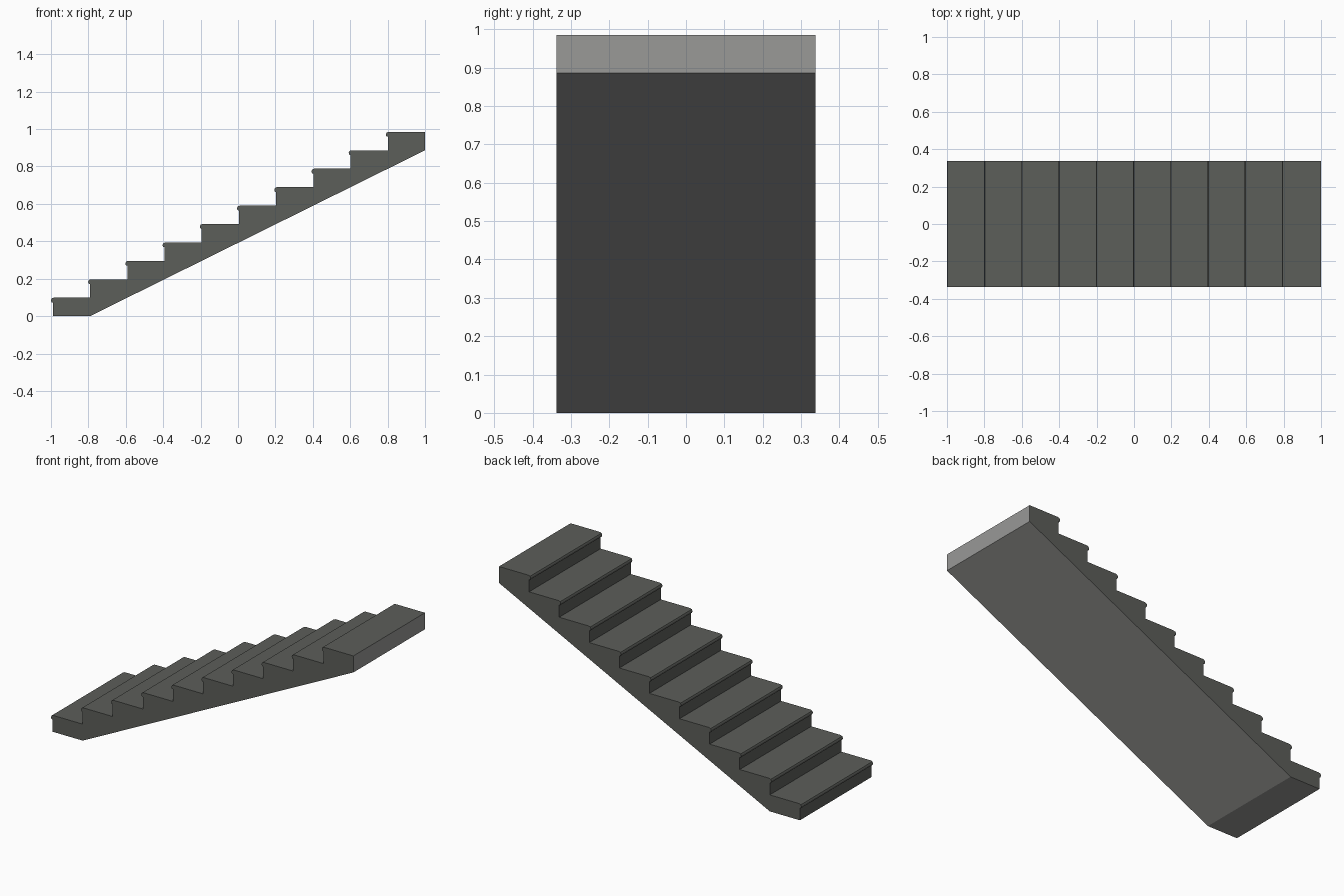
import bpy
import bmesh

if "Cube" in bpy.data.objects:
    bpy.data.objects.remove(bpy.data.objects["Cube"])

STEPS, RUN, RISE = 10, 0.199, 0.0985
X0, HALF_WIDTH = -0.99, 0.338


def material(name, rgb):
    m = bpy.data.materials.new(name)
    m.diffuse_color = (*rgb, 1)
    m.use_nodes = True
    m.node_tree.nodes["Principled BSDF"].inputs["Base Color"].default_value = m.diffuse_color
    return m


# Rounded nosing, relative to the top corner of each riser
nosing = [(0, -0.026), (-0.006, -0.025), (-0.0095, -0.019),
          (-0.010, -0.012), (-0.006, -0.004), (0.004, 0)]

# Side profile: foot, repeated steps, then top end and sloping underside
profile = [(X0, 0)]
for i in range(STEPS):
    x, z = X0 + i * RUN, (i + 1) * RISE
    profile += [(x + dx, z + dz) for dx, dz in nosing]
    profile.append((x + RUN, z))
profile += [(X0 + STEPS * RUN, (STEPS - 1) * RISE), (X0 + RUN, 0)]

# Extrude the profile across the stair width
bm = bmesh.new()
near = [bm.verts.new((x, -HALF_WIDTH, z)) for x, z in profile]
far = [bm.verts.new((x, HALF_WIDTH, z)) for x, z in profile]
n = len(profile)
bm.faces.new(near)
bm.faces.new(far[::-1])
for i in range(n):
    j = (i + 1) % n
    face = bm.faces.new((near[i], far[i], far[j], near[j]))
    # Top end, underside and foot are the last three strips, in pale grey
    face.material_index = 1 if i >= n - 3 else 0
bmesh.ops.recalc_face_normals(bm, faces=bm.faces[:])
bmesh.ops.triangulate(bm, faces=[f for f in bm.faces if len(f.verts) > 4])

mesh = bpy.data.meshes.new("stair_flight")
bm.to_mesh(mesh)
bm.free()
mesh.materials.append(material("dark_grey_stone", (0.107, 0.112, 0.102)))
mesh.materials.append(material("pale_grey_plaster", (0.319, 0.319, 0.309)))
stairs = bpy.data.objects.new("stair_flight", mesh)
bpy.context.collection.objects.link(stairs)
